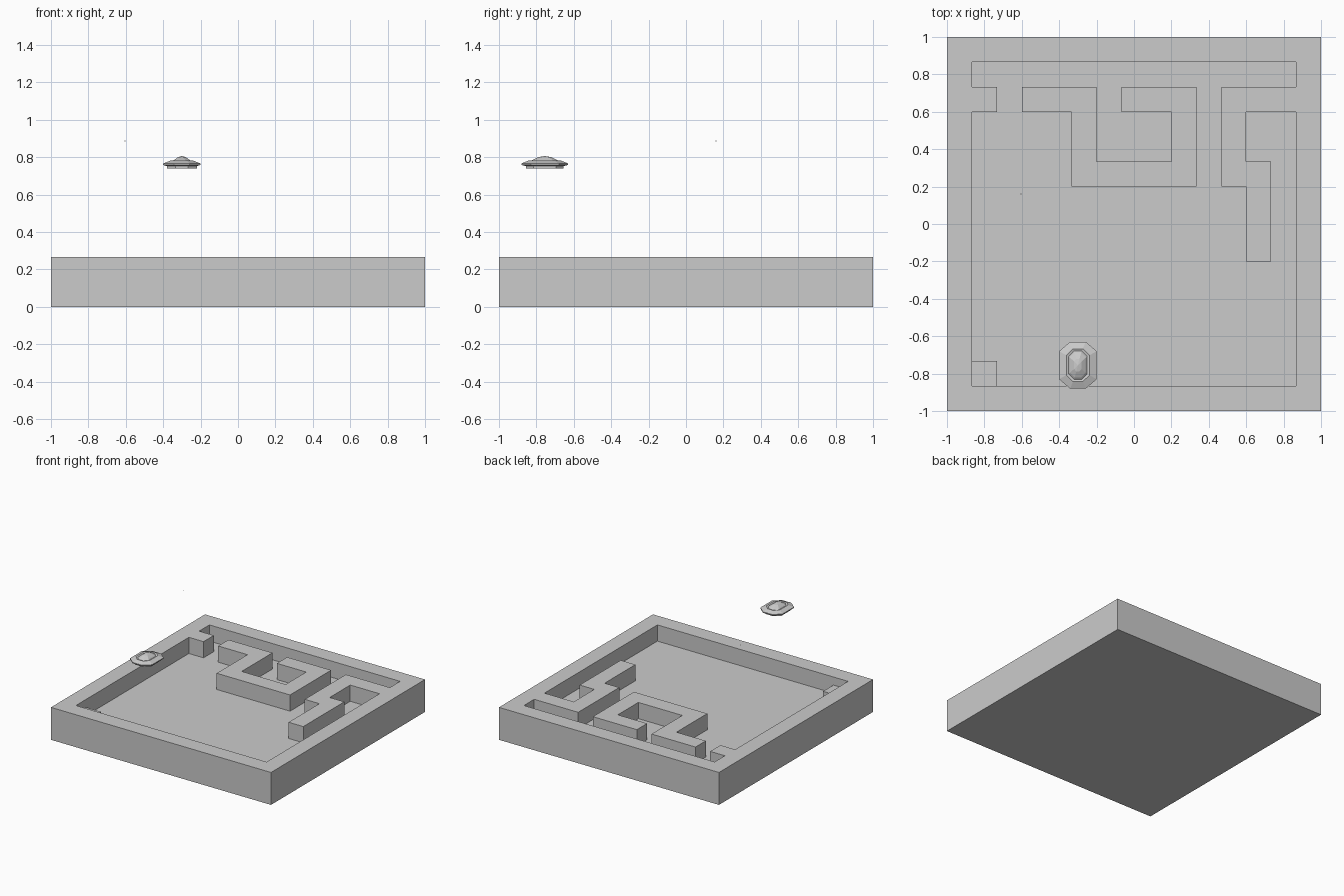
import bpy, bmesh
from mathutils import Vector

if "Cube" in bpy.data.objects:
    bpy.data.objects.remove(bpy.data.objects["Cube"])

N = 15
CELL = 2 / N


def finish(name, bm):
    bmesh.ops.recalc_face_normals(bm, faces=bm.faces[:])
    me = bpy.data.meshes.new(name)
    bm.to_mesh(me)
    bm.free()
    ob = bpy.data.objects.new(name, me)
    bpy.context.collection.objects.link(ob)
    return ob


def box(name, center, size):
    bm = bmesh.new()
    bmesh.ops.create_cube(bm, size=1)
    bmesh.ops.scale(bm, vec=size, verts=bm.verts[:])
    bmesh.ops.translate(bm, vec=center, verts=bm.verts[:])
    return finish(name, bm)


def cells_along(path):
    """All grid cells covered by an axis-aligned path of corner cells."""
    out = set(path)
    for (a, b), (c, d) in zip(path, path[1:]):
        for i in range(min(a, c), max(a, c) + 1):
            for j in range(min(b, d), max(b, d) + 1):
                out.add((i, j))
    return out


# Floor slab
box("floor_slab", (0, 0, CELL / 2), (2, 2, CELL))

# Outer rim and inner maze walls, as one merged solid on a cell grid
e = N - 1
walls = set()
for path in (
    [(0, 0), (e, 0), (e, e), (0, e), (0, 0)],
    [(0, 12), (1, 12)],
    [(3, 12), (5, 12), (5, 9), (9, 9), (9, 12), (7, 12)],
    [(e, 12), (11, 12), (11, 9), (12, 9), (12, 6)],
):
    walls |= cells_along(path)

bm = bmesh.new()
bmesh.ops.create_grid(bm, x_segments=N, y_segments=N, size=1)
gaps = []
for f in bm.faces:
    c = f.calc_center_median()
    if (int((c.x + 1) / CELL), int((c.y + 1) / CELL)) not in walls:
        gaps.append(f)
bmesh.ops.delete(bm, geom=gaps, context='FACES')
bmesh.ops.translate(bm, vec=(0, 0, CELL), verts=bm.verts[:])
ext = bmesh.ops.extrude_face_region(bm, geom=bm.faces[:])
top = [g for g in ext["geom"] if isinstance(g, bmesh.types.BMVert)]
bmesh.ops.translate(bm, vec=(0, 0, CELL), verts=top)
finish("maze_walls", bm)

# Low corner step
c = -1 + 1.5 * CELL
box("corner_step", (c, c, 1.25 * CELL), (CELL, CELL, CELL / 2))

# Floating saucer: stacked stretched octagons (half x, half y, z)
rings = [(.080, .100, .740), (.080, .100, .752), (.100, .125, .758),
         (.100, .125, .766), (.062, .088, .781), (.050, .076, .777),
         (.042, .066, .785), (.020, .034, .800)]
bm = bmesh.new()
loops = []
for hx, hy, z in rings:
    octagon = [(1, .6), (.42, 1), (-.42, 1), (-1, .6),
               (-1, -.6), (-.42, -1), (.42, -1), (1, -.6)]
    loops.append([bm.verts.new((-.3 + u * hx, -.755 + v * hy, z)) for u, v in octagon])
for lo, hi in zip(loops, loops[1:]):
    for k in range(8):
        m = (k + 1) % 8
        bm.faces.new((lo[k], lo[m], hi[m], hi[k]))
bm.faces.new(loops[0])
tip = bm.verts.new((-.3, -.755, .806))
for k in range(8):
    bm.faces.new((loops[-1][k], loops[-1][(k + 1) % 8], tip))
finish("floating_saucer", bm)

# Tiny floating speck
box("floating_speck", (-.605, .16, .887), (.005, .005, .005))
